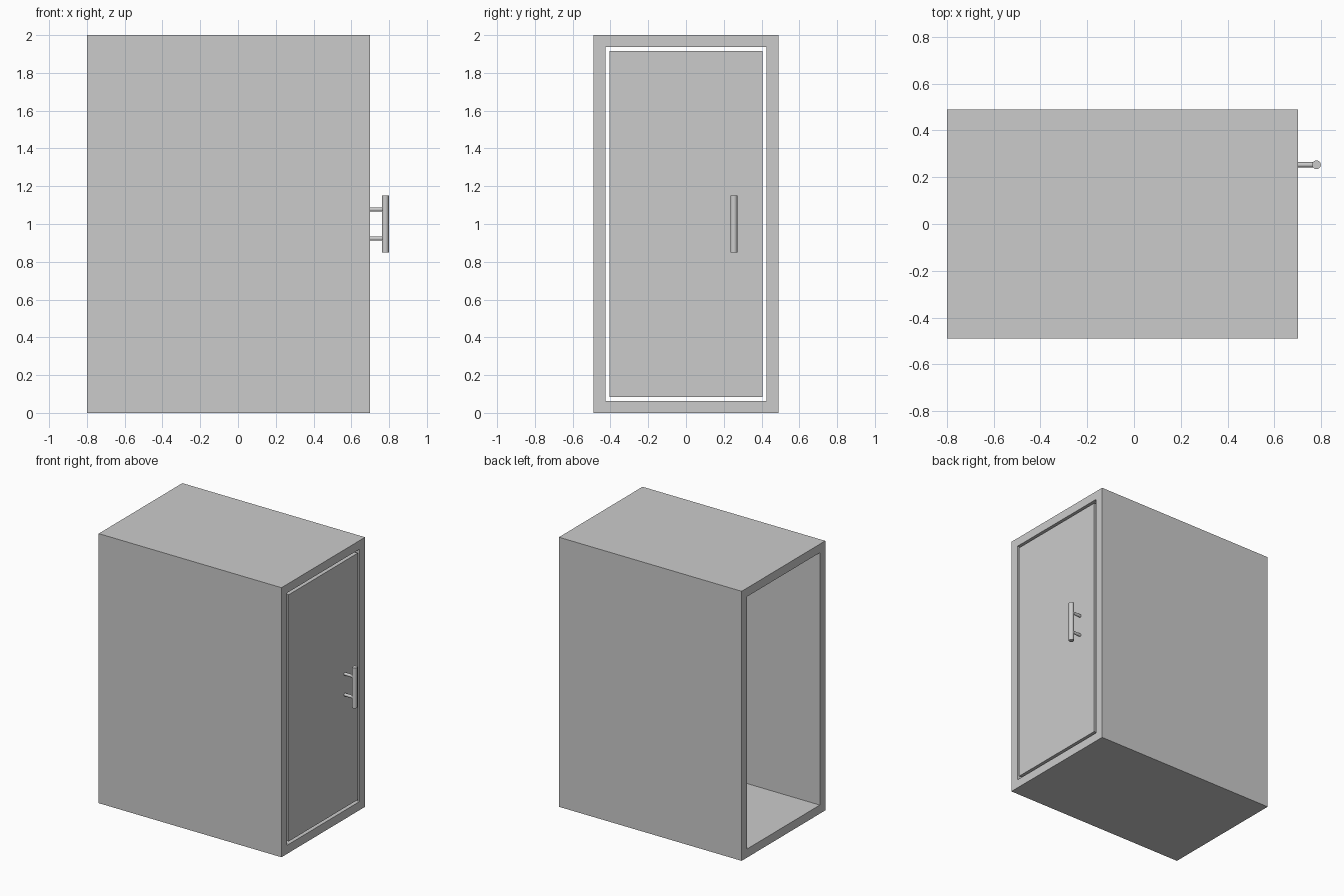
import bpy
import bmesh
from mathutils import Matrix, Vector

cube = bpy.data.objects.get("Cube")
if cube:
    bpy.data.objects.remove(cube, do_unlink=True)

GREY = (0.6, 0.6, 0.6, 1)
grey = bpy.data.materials.new("plain grey")
grey.use_nodes = True
grey.diffuse_color = GREY
grey.node_tree.nodes["Principled BSDF"].inputs["Base Color"].default_value = GREY

FRONT, BACK = 0.70, -0.80       # door end and open end along x
HALF_Y, HEIGHT = 0.49, 2.0
WALL, GAP, DOOR = 0.064, 0.021, 0.06


def finish(name, bm):
    bmesh.ops.recalc_face_normals(bm, faces=bm.faces)
    mesh = bpy.data.meshes.new(name)
    bm.to_mesh(mesh)
    bm.free()
    mesh.materials.append(grey)
    obj = bpy.data.objects.new(name, mesh)
    bpy.context.collection.objects.link(obj)
    return obj


def rectangle(bm, x, inset):
    y, low, high = HALF_Y - inset, inset, HEIGHT - inset
    return [bm.verts.new((x, *p)) for p in ((-y, low), (y, low), (y, high), (-y, high))]


def bridge(bm, a, b):
    for i in range(4):
        j = (i + 1) % 4
        bm.faces.new((a[i], a[j], b[j], b[i]))


def rod(name, start, end, radius):
    start, end = Vector(start), Vector(end)
    axis = end - start
    turn = axis.to_track_quat("Z", "Y").to_matrix().to_4x4()
    bm = bmesh.new()
    bmesh.ops.create_cone(bm, cap_ends=True, segments=32, radius1=radius, radius2=radius,
                          depth=axis.length,
                          matrix=Matrix.Translation((start + end) / 2) @ turn)
    obj = finish(name, bm)
    bpy.ops.object.select_all(action="DESELECT")
    obj.select_set(True)
    bpy.context.view_layer.objects.active = obj
    bpy.ops.object.shade_smooth_by_angle()


# Hollow casing, open right through
bm = bmesh.new()
loops = [rectangle(bm, x, inset) for x, inset in
         ((FRONT, 0), (BACK, 0), (BACK, WALL), (FRONT, WALL))]
for i in range(4):
    bridge(bm, loops[i], loops[(i + 1) % 4])
finish("casing", bm)

# Door slab, flush with the casing and with a gap all round
bm = bmesh.new()
outer = rectangle(bm, FRONT, WALL + GAP)
inner = rectangle(bm, FRONT - DOOR, WALL + GAP)
bridge(bm, outer, inner)
bm.faces.new(outer)
bm.faces.new(inner)
finish("door", bm)

# Handle bar on two short posts
HX, HY, HZ = 0.78, 0.253, 1.0
rod("handle_bar", (HX, HY, HZ - 0.15), (HX, HY, HZ + 0.15), 0.0185)
for side, name in ((-1, "lower_handle_post"), (1, "upper_handle_post")):
    z = HZ + side * 0.077
    rod(name, (FRONT - 0.01, HY, z), (HX, HY, z), 0.011)
